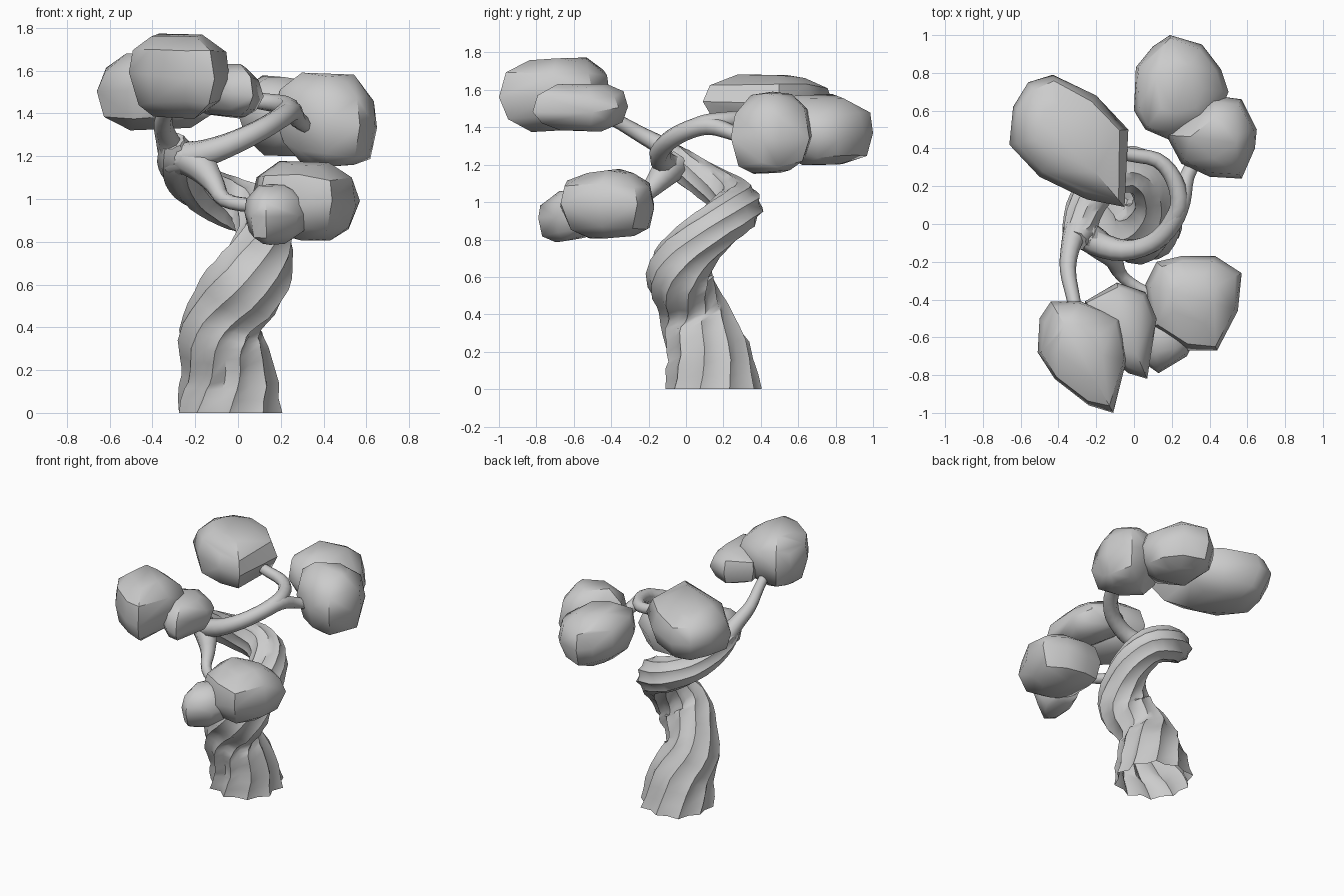
import bpy, bmesh, math, random
from mathutils import Vector

if "Cube" in bpy.data.objects:
    bpy.data.objects.remove(bpy.data.objects["Cube"])

random.seed(4)


def finish(name, bm, angle):
    bmesh.ops.recalc_face_normals(bm, faces=bm.faces)
    me = bpy.data.meshes.new(name)
    bm.to_mesh(me)
    bm.free()
    ob = bpy.data.objects.new(name, me)
    bpy.context.collection.objects.link(ob)
    bpy.ops.object.select_all(action='DESELECT')
    ob.select_set(True)
    bpy.context.view_layer.objects.active = ob
    bpy.ops.object.shade_smooth_by_angle(angle=math.radians(angle))
    return ob


def catmull(pts, steps):
    p = [Vector(q) for q in pts]
    p = [p[0] * 2 - p[1]] + p + [p[-1] * 2 - p[-2]]
    out = []
    for i in range(1, len(p) - 2):
        a, b, c, d = p[i - 1:i + 3]
        for s in range(steps):
            t = s / steps
            out.append(0.5 * (2 * b + (c - a) * t + (2 * a - 5 * b + 4 * c - d) * t * t
                              + (3 * b - a - 3 * c + d) * t ** 3))
    return out + [p[-2]]


# Tapered tube along (x, y, z, radius) points, optionally with twisted ridges
def tube(name, pts, sides=8, steps=3, ridge=0.0, twist=0.0, open_base=False):
    path = catmull(pts, steps)
    n = len(path)
    bm = bmesh.new()
    rings = []
    u = Vector((1, 0, 0))
    phase = [random.uniform(-1, 1) for _ in range(sides)]
    for i, q in enumerate(path):
        tan = (path[min(i + 1, n - 1)].to_3d() - path[max(i - 1, 0)].to_3d()).normalized()
        if open_base and i < 3:
            tan = Vector((0, 0, 1)).lerp(tan, i / 3).normalized()
        u = (u - tan * u.dot(tan)).normalized()
        v = tan.cross(u)
        ring = []
        fade = 1 - 0.4 * i / n
        for k in range(sides):
            a = math.tau * k / sides + twist * i / n
            bump = (1 if k % 2 else -1) * 0.65 + phase[k] * 0.35 + random.uniform(-.3, .3)
            r = q[3] * (1 + ridge * fade * bump)
            ring.append(bm.verts.new(q.to_3d() + (u * math.cos(a) + v * math.sin(a)) * r))
        rings.append(ring)
    for r0, r1 in zip(rings, rings[1:]):
        for k in range(sides):
            j = (k + 1) % sides
            bm.faces.new((r0[k], r0[j], r1[j], r1[k]))
    if not open_base:
        bm.faces.new(rings[0])
    bm.faces.new(rings[-1])
    return finish(name, bm, 50)


# Angular foliage clump: plan outline swept through a rounded height profile
def clump(name, outline, z0, z1, slope=(0, 0)):
    c = sum((Vector(p) for p in outline), Vector((0, 0))) / len(outline)
    h = z1 - z0
    bm = bmesh.new()
    for t, s in ((0.02, 0.48), (0.17, 0.84), (0.5, 1), (0.8, 0.9), (0.98, 0.5)):
        for p in outline:
            d = (Vector(p) - c) * s * (1 if t == 0.5 else random.uniform(0.93, 1.06))
            z = z0 + h * (t + random.uniform(-.05, .05)) + d.x * slope[0] + d.y * slope[1]
            bm.verts.new((c.x + d.x, c.y + d.y, z))
    bmesh.ops.convex_hull(bm, input=bm.verts)
    junk = [v for v in bm.verts if not v.link_faces]
    bmesh.ops.delete(bm, geom=junk, context='VERTS')
    return finish(name, bm, 40)


# Spiralling trunk, open underneath
tube("trunk", [(-.04, .155, 0, .24), (-.05, .12, .2, .21), (-.085, .055, .36, .185),
               (-.05, .01, .48, .165), (.045, -.035, .61, .175), (.105, .02, .73, .145),
               (.125, .13, .84, .125), (.07, .25, .94, .12), (-.05, .285, .99, .115),
               (-.18, .21, 1.05, .105), (-.26, .08, 1.13, .095), (-.29, -.04, 1.21, .085),
               (-.31, -.09, 1.27, .06)],
     sides=20, steps=3, ridge=.13, twist=3.0, open_base=True)

# Branches
tube("right_branch", [(-.3, -.02, 1.19, .085), (-.2, -.1, 1.2, .07), (-.05, -.14, 1.25, .058),
                      (.1, -.1, 1.32, .052), (.2, 0, 1.38, .05), (.25, .12, 1.41, .05),
                      (.28, .25, 1.37, .04), (.34, .36, 1.33, .035)])
tube("back_branch", [(.18, -.02, 1.37, .045), (.24, .1, 1.42, .048), (.21, .24, 1.44, .045),
                     (.12, .34, 1.455, .04), (-.04, .37, 1.48, .036), (-.2, .42, 1.5, .03)])
tube("front_branch", [(-.29, 0, 1.18, .08), (-.33, -.1, 1.28, .055), (-.35, -.24, 1.36, .043),
                      (-.32, -.4, 1.45, .036), (-.28, -.6, 1.54, .03)])
tube("low_branch", [(-.25, -.06, 1.2, .08), (-.17, -.12, 1.15, .075), (-.11, -.19, 1.07, .05),
                    (-.06, -.28, .995, .035), (.08, -.37, .97, .035), (.3, -.43, .98, .03)])

# Foliage clumps
clump("foliage_back_left", [(-.64, .62), (-.56, .75), (-.43, .79), (-.2, .68), (-.03, .5),
                            (-.05, .09), (-.25, .13), (-.5, .25), (-.66, .42)], 1.33, 1.69, (.06, 0))
clump("foliage_front_left", [(-.5, -.5), (-.44, -.41), (-.28, -.41), (-.07, -.5), (-.04, -.72),
                             (-.11, -1), (-.24, -.96), (-.42, -.82), (-.51, -.68)],
      1.39, 1.76, (0, .03))
clump("foliage_front_left_small", [(-.26, -.41), (-.09, -.31), (.06, -.36), (.12, -.5),
                                   (.07, -.82), (-.03, -.79), (-.2, -.65)], 1.38, 1.63, (-.1, 0))
clump("foliage_back_right", [(0, .6), (.01, .83), (.1, .94), (.19, 1), (.36, .95), (.46, .82),
                             (.5, .7), (.42, .5), (.2, .44), (.06, .5)], 1.2, 1.56, (-.1, -.05))
clump("foliage_right", [(.17, .47), (.3, .57), (.42, .68), (.57, .66), (.65, .5), (.64, .4),
                        (.57, .24), (.4, .25), (.25, .32)], 1.15, 1.58, (-.1, .02))
clump("foliage_low", [(.06, -.32), (.12, -.2), (.25, -.17), (.43, -.17), (.57, -.26), (.55, -.46),
                      (.44, -.67), (.28, -.67), (.1, -.55)], .81, 1.17, (-.04, 0))
clump("foliage_low_small", [(.03, -.6), (.08, -.45), (.25, -.45), (.33, -.6), (.28, -.7),
                            (.13, -.79), (.06, -.74)], .8, 1.06, (.03, .1))
